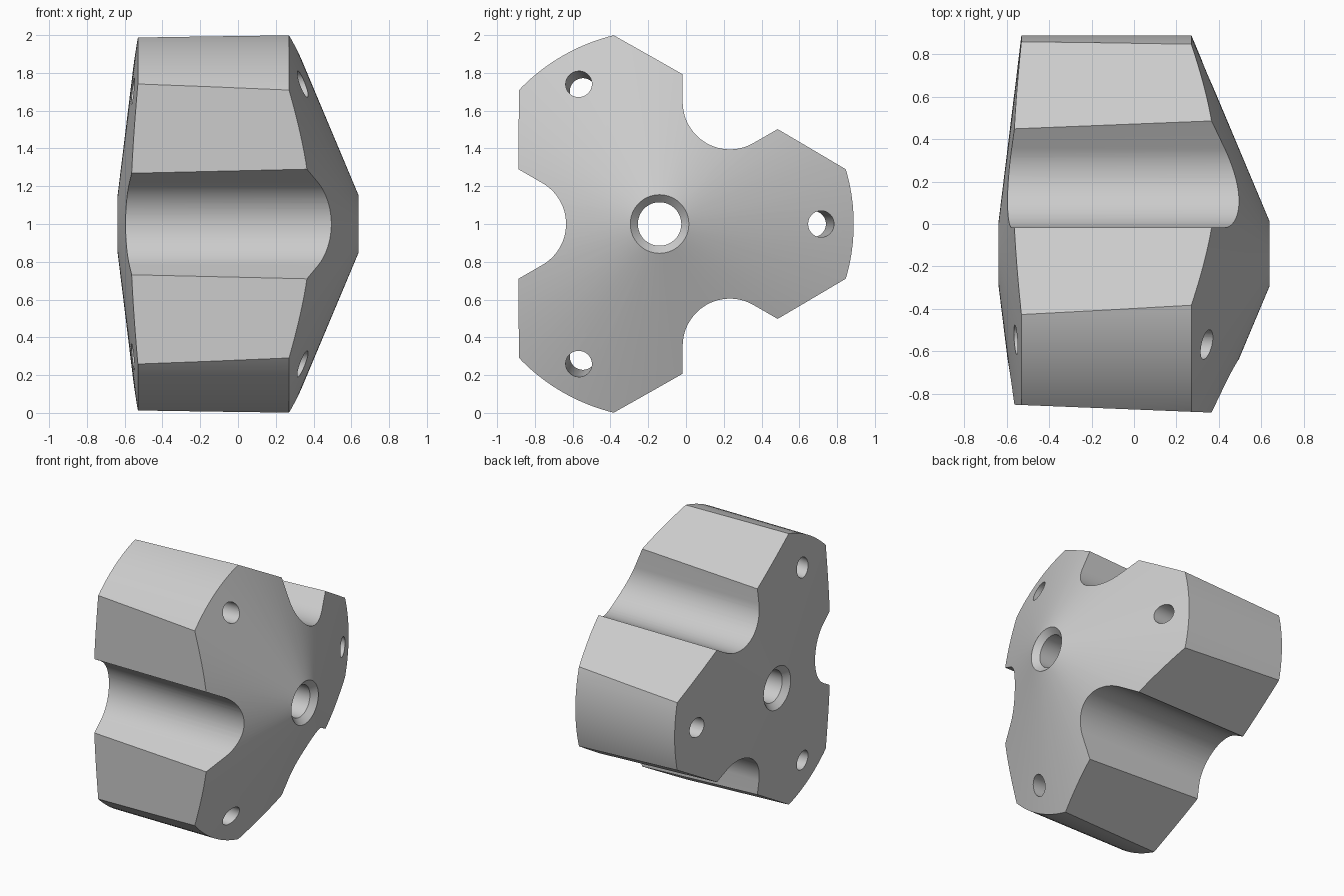
import bpy, bmesh
from math import sin, cos, pi, radians, tan

if "Cube" in bpy.data.objects:
    bpy.data.objects.remove(bpy.data.objects["Cube"])

AXIS_Y, AXIS_Z = -0.14, 1.0      # the hub axis runs along x
SEGMENTS = 120


def place(x, u, v, angle):
    """Point at x, u outward along the angle and v sideways from it."""
    c, s = cos(angle), sin(angle)
    return (x, AXIS_Y + u * c - v * s, AXIS_Z + u * s + v * c)


def finish(name, bm):
    bmesh.ops.recalc_face_normals(bm, faces=bm.faces)
    mesh = bpy.data.meshes.new(name)
    bm.to_mesh(mesh)
    bm.free()
    obj = bpy.data.objects.new(name, mesh)
    bpy.context.collection.objects.link(obj)
    return obj


def skin(bm, a, b):
    n = len(a)
    for i in range(n):
        j = (i + 1) % n
        bm.faces.new((a[i], a[j], b[j], b[i]))


def loft(name, section, angle):
    """Solid between the cross-sections at x = -1 and x = 1."""
    bm = bmesh.new()
    a, b = ([bm.verts.new(place(x, u, v, angle)) for u, v in section(x)]
            for x in (-1, 1))
    skin(bm, a, b)
    bm.faces.new(a)
    bm.faces.new(b)
    return finish(name, bm)


def lathe(name, profile):
    """Closed (x, radius) profile turned round the hub axis."""
    bm = bmesh.new()
    rings = [[bm.verts.new(place(x, r, 0, 2 * pi * i / SEGMENTS))
              for i in range(SEGMENTS)] for x, r in profile]
    for k, ring in enumerate(rings):
        skin(bm, ring, rings[(k + 1) % len(rings)])
    return finish(name, bm)


def groove_section(x):
    """Round flute with flared sides, opening through a drafted flat."""
    centre, radius, flare = 0.745, 0.25, radians(30)
    flat = 0.733 + 0.04 * x
    steps = 32
    arc = [(centre + radius * cos(t), radius * sin(t))
           for t in (radians(120 + 120 * i / steps) for i in range(steps + 1))]
    mouth = arc[0][1] + (flat - arc[0][0]) * tan(flare)
    return arc + [(flat, -mouth), (flat, -1), (1.5, -1),
                  (1.5, 1), (flat, 1), (flat, mouth)]


def nozzle_section(x):
    """Small hole leaning slightly towards the axis."""
    u = 0.838 + 0.05 * x
    return [(u + 0.07 * cos(t), 0.07 * sin(t))
            for t in (2 * pi * i / 40 for i in range(40))]


# Double-cone body with a chamfered centre bore
body = lathe("drill_head_body", [
    (-0.637, 0.155), (-0.53, 1.028), (0.27, 1.028), (0.637, 0.155),
    (0.597, 0.115), (-0.597, 0.115)])

# Three flutes between the lobes, one hole through each lobe
cutters = []
for k in range(3):
    turn = 2 * pi * k / 3
    cutters.append(loft("flute_cutter", groove_section, turn + pi))
    cutters.append(loft("hole_cutter", nozzle_section, turn))
for cutter in cutters:
    cutter.hide_render = True
    cut = body.modifiers.new(cutter.name, 'BOOLEAN')
    cut.operation = 'DIFFERENCE'
    cut.solver = 'EXACT'
    cut.object = cutter

# Bake the cuts and drop the cutters
graph = bpy.context.evaluated_depsgraph_get()
baked = bpy.data.meshes.new_from_object(body.evaluated_get(graph))
body.modifiers.clear()
body.data = baked
for cutter in cutters:
    bpy.data.objects.remove(cutter)

# Plain grey metal
grey = bpy.data.materials.new("plain_grey")
grey.use_nodes = True
colour = (0.6, 0.6, 0.6, 1)
grey.diffuse_color = colour
grey.node_tree.nodes["Principled BSDF"].inputs["Base Color"].default_value = colour
body.data.materials.clear()
body.data.materials.append(grey)
for face in body.data.polygons:
    face.material_index = 0

bpy.ops.object.select_all(action='DESELECT')
body.select_set(True)
bpy.context.view_layer.objects.active = body
bpy.ops.object.shade_smooth_by_angle(angle=radians(22))
